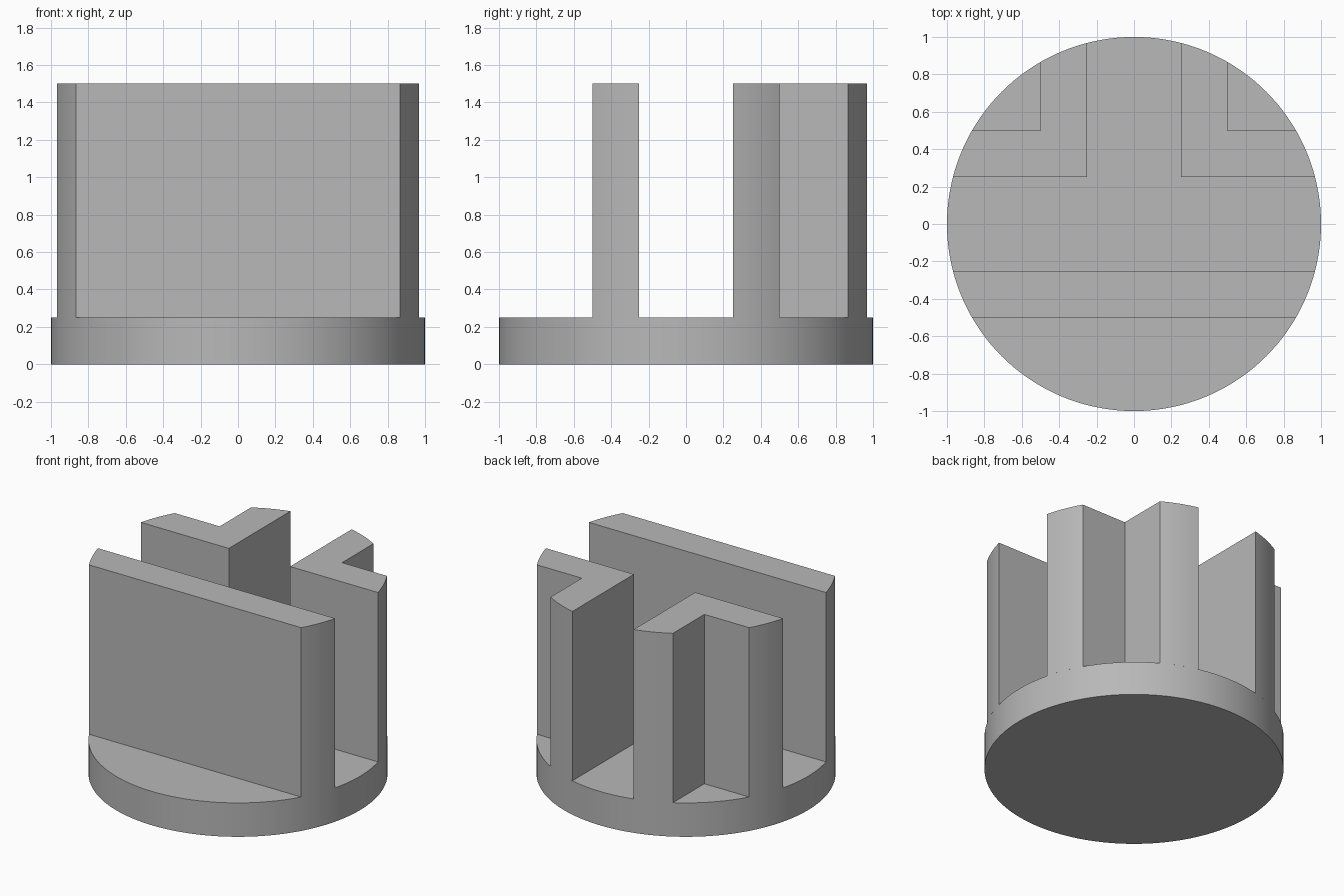
import bpy
import bmesh
from math import asin, cos, sin, pi, radians

if "Cube" in bpy.data.objects:
    bpy.data.objects.remove(bpy.data.objects["Cube"], do_unlink=True)

RADIUS, BASE_TOP, WALL_TOP = 1.0, 0.25, 1.5
NEAR, FAR = 0.25, 0.5            # wall faces, measured from the centre lines
A, B = asin(NEAR), asin(FAR)     # angles where the wall faces meet the rim

grey = bpy.data.materials.new("plain grey")
grey.use_nodes = True
grey.diffuse_color = (0.48, 0.48, 0.48, 1)
grey.node_tree.nodes["Principled BSDF"].inputs["Base Color"].default_value = grey.diffuse_color


def arc(start, end, steps=12):
    """Points along the rim from one angle to another."""
    angles = [start + (end - start) * i / steps for i in range(steps + 1)]
    return [(RADIUS * cos(a), RADIUS * sin(a)) for a in angles]


def extrude_profile(name, profile, bottom, top):
    """Solid made by raising a counter-clockwise outline."""
    bm = bmesh.new()
    face = bm.faces.new([bm.verts.new((x, y, bottom)) for x, y in profile])
    raised = bmesh.ops.extrude_face_region(bm, geom=[face], use_keep_orig=True)
    verts = [v for v in raised["geom"] if isinstance(v, bmesh.types.BMVert)]
    bmesh.ops.translate(bm, verts=verts, vec=(0, 0, top - bottom))
    bmesh.ops.recalc_face_normals(bm, faces=bm.faces)
    mesh = bpy.data.meshes.new(name)
    bm.to_mesh(mesh)
    bm.free()
    mesh.materials.append(grey)
    obj = bpy.data.objects.new(name, mesh)
    bpy.context.collection.objects.link(obj)
    bpy.ops.object.select_all(action="DESELECT")
    obj.select_set(True)
    bpy.context.view_layer.objects.active = obj
    bpy.ops.object.shade_smooth_by_angle(angle=radians(30))
    return obj


# Round base
extrude_profile("base_disc", arc(0, 2 * pi, 144)[:-1], 0, BASE_TOP)

# Straight wall across the front
front = arc(pi + A, pi + B) + arc(-B, -A)
extrude_profile("front_wall", front, BASE_TOP, WALL_TOP)

# Two L-shaped corner walls at the back, a quarter turn apart
corner = [(NEAR, NEAR)] + arc(A, B) + [(FAR, FAR)] + arc(pi / 2 - B, pi / 2 - A)
turned = [(-y, x) for x, y in corner]
extrude_profile("left_corner_wall", corner, BASE_TOP, WALL_TOP)
extrude_profile("right_corner_wall", turned, BASE_TOP, WALL_TOP)
